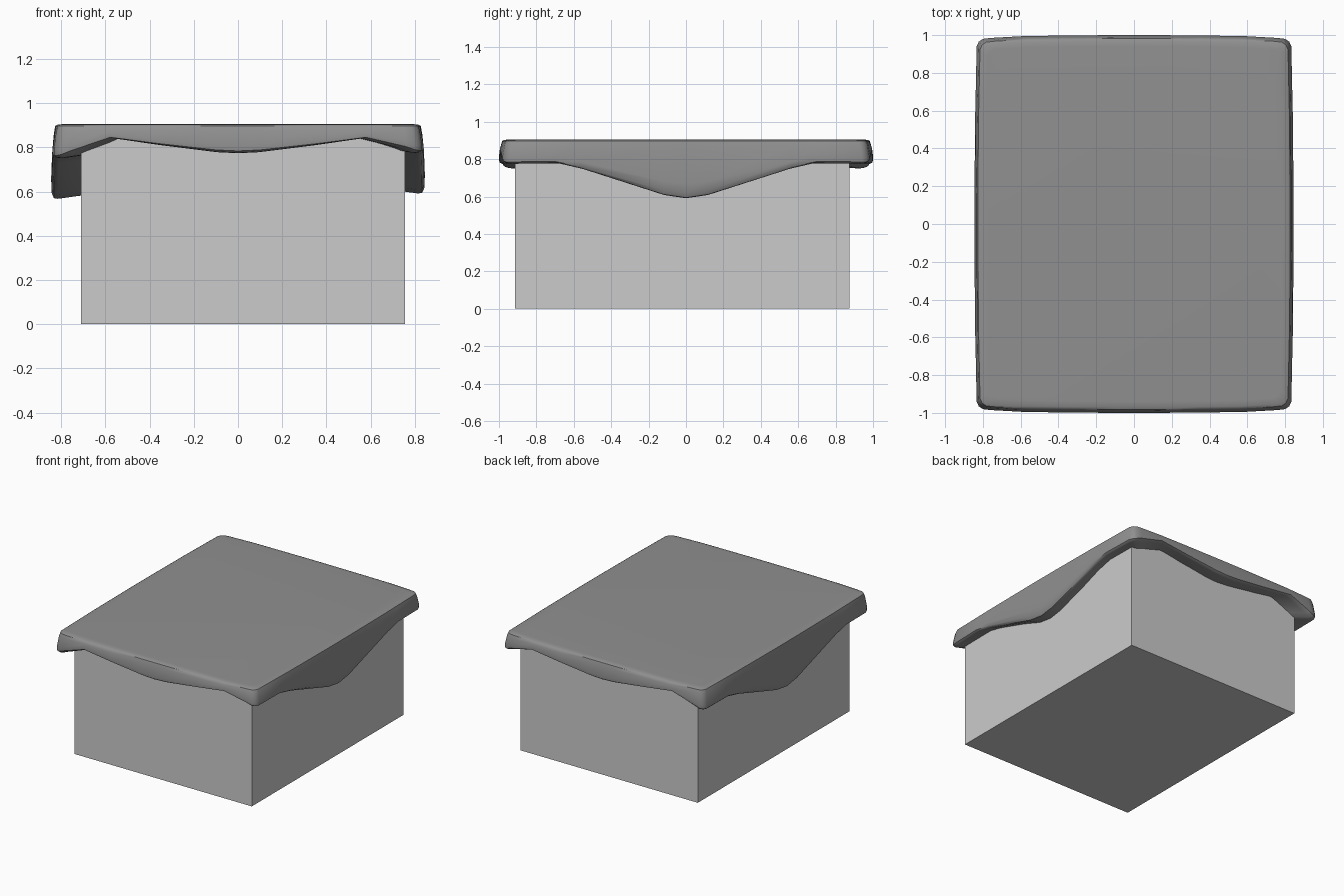
import bpy, bmesh, math

if "Cube" in bpy.data.objects:
    bpy.data.objects.remove(bpy.data.objects["Cube"])


def finish(name, bm):
    bmesh.ops.recalc_face_normals(bm, faces=bm.faces)
    mesh = bpy.data.meshes.new(name)
    bm.to_mesh(mesh)
    bm.free()
    obj = bpy.data.objects.new(name, mesh)
    bpy.context.collection.objects.link(obj)
    return obj


# Box body, slightly off centre under the cover
bm = bmesh.new()
bmesh.ops.create_cube(bm, size=1)
for v in bm.verts:
    v.co = (v.co.x * 1.465 + 0.022, v.co.y * 1.79 - 0.02, (v.co.z + 0.5) * 0.85)
finish("box_body", bm)

# Quarter of the cover outline: x, y, height of the hanging edge
QUARTER = [(0, 1, .773), (.10, 1, .778), (.35, .998, .808), (.58, .995, .84),
           (.76, .985, .795), (.80, .98, .78), (.822, .965, .775),
           (.833, .94, .775), (.838, .70, .777), (.841, .57, .748),
           (.845, .12, .608), (.845, 0, .591)]

# Mirror the quarter into a closed loop
loop = []
for sx, sy, rev in ((1, 1, False), (1, -1, True), (-1, -1, False), (-1, 1, True)):
    pts = QUARTER[::-1] if rev else QUARTER
    for x, y, z in pts[:-1]:
        drop = 0.024 * min(1, max(0, (x - .58) / .2)) if sx < 0 else 0
        loop.append((sx * x, sy * y, z - drop))

# Cover rings from top rim to underside: inset, share of edge height, lift
TOP = 0.905
RINGS = [(.06, 0, 0), (.03, 0, -.002), (.018, 0, -.008), (.011, .12, -.014),
         (0, .75, 0), (.002, .92, 0), (.012, 1, .003), (.03, 1, 0), (.16, 1, .018)]
bm = bmesh.new()
rings = []
for inset, share, lift in RINGS:
    rings.append([bm.verts.new((x * (1 - inset / .845), y * (1 - inset),
                                TOP + (z - TOP) * share + lift)) for x, y, z in loop])
n = len(loop)
for a, b in zip(rings, rings[1:]):
    for i in range(n):
        j = (i + 1) % n
        bm.faces.new((a[i], a[j], b[j], b[i]))
bm.faces.new(rings[0])
# Underside closes to a hidden centre point
centre = bm.verts.new((0, 0, .78))
for i in range(n):
    bm.faces.new((rings[-1][i], rings[-1][(i + 1) % n], centre))
cover = finish("draped_cover", bm)

# Dark grey cover colour
dark = bpy.data.materials.new("dark_grey")
dark.diffuse_color = (0.28, 0.28, 0.28, 1)
dark.use_nodes = True
dark.node_tree.nodes["Principled BSDF"].inputs["Base Color"].default_value = dark.diffuse_color
cover.data.materials.append(dark)

bpy.context.view_layer.objects.active = cover
cover.select_set(True)
bpy.ops.object.shade_smooth_by_angle(angle=math.radians(40))
